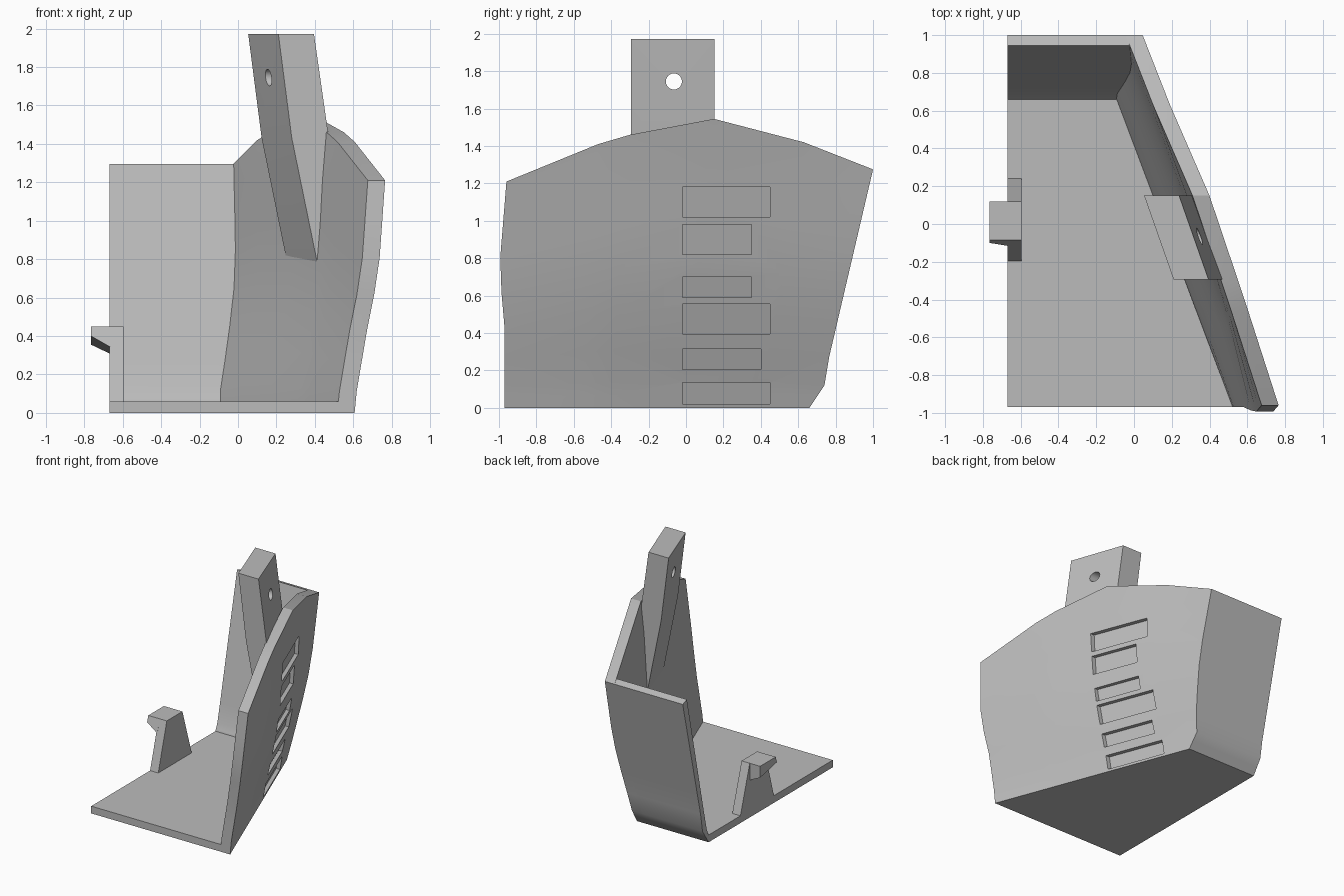
import bpy, bmesh, math

if "Cube" in bpy.data.objects:
    bpy.data.objects.remove(bpy.data.objects["Cube"])

grey = bpy.data.materials.new("plain_grey")
grey.diffuse_color = (0.5, 0.5, 0.5, 1)
grey.use_nodes = True
grey.node_tree.nodes["Principled BSDF"].inputs["Base Color"].default_value = grey.diffuse_color


def interp(table, t):
    """Piecewise linear lookup, clamped at both ends."""
    if t <= table[0][0]:
        return table[0][1]
    for (a, va), (b, vb) in zip(table, table[1:]):
        if t <= b:
            return va + (vb - va) * (t - a) / (b - a)
    return table[-1][1]


# Profiles by height: lean of the side wall, its front edge, and the back wall
LEAN = [(0, .223), (.13, .235), (.3, .263), (.715, .328), (1.21, .375),
        (1.3, .39), (1.42, .40), (1.54, .427)]
FRONT_Y = [(0, -.97), (.49, -.97), (.72, -1.0), (1.21, -.96)]
BACK_Y = [(0, .66), (.12, .74), (.27, .765), (1.275, 1.0)]
BACK_IN_Y = [(.06, .66), (.13, .69), (1.295, .945)]
TOP_Z = [(-.96, 1.21), (-.47, 1.41), (-.3, 1.46), (.15, 1.545), (.63, 1.42), (1.0, 1.275)]
ROWS = [0, .06, .12, .27, .45, .65, .85, 1.06, 1.275]
THICK = .09


def side_x(y, z):
    """Outer surface of the side wall."""
    f, b = interp(FRONT_Y, z), interp(BACK_Y, z)
    s = min(1, max(0, (y - f) / (b - f)))
    bulge = .035 * math.sin(math.pi / 2 * min(1, 2.2 * s)) * math.sin(math.pi * min(z, 1.45) / 1.45)
    return (interp(LEAN, z) - .355 * y) / .935 + bulge


def finish(bm, name):
    bmesh.ops.recalc_face_normals(bm, faces=bm.faces[:])
    mesh = bpy.data.meshes.new(name)
    bm.to_mesh(mesh)
    bm.free()
    mesh.materials.append(grey)
    ob = bpy.data.objects.new(name, mesh)
    bpy.context.collection.objects.link(ob)
    return ob


def sheet_solid(name, a, b):
    """Closed solid between two matching grids of points."""
    bm = bmesh.new()
    A, B = [[[bm.verts.new(p) for p in row] for row in g] for g in (a, b)]
    n, m = len(A), len(A[0])
    for g in (A, B):
        for i in range(n - 1):
            for j in range(m - 1):
                bm.faces.new((g[i][j], g[i + 1][j], g[i + 1][j + 1], g[i][j + 1]))
    rim = ([(i, 0) for i in range(n - 1)] + [(n - 1, j) for j in range(m - 1)]
           + [(i, m - 1) for i in range(n - 1, 0, -1)] + [(0, j) for j in range(m - 1, 0, -1)])
    for (i, j), (k, l) in zip(rim, rim[1:] + rim[:1]):
        bm.faces.new((A[i][j], A[k][l], B[k][l], B[i][j]))
    return finish(bm, name)


def prism(name, a, b):
    """Closed solid between two matching outlines."""
    bm = bmesh.new()
    A, B = [[bm.verts.new(p) for p in g] for g in (a, b)]
    bm.faces.new(A)
    bm.faces.new(B)
    for i in range(len(A)):
        k = (i + 1) % len(A)
        bm.faces.new((A[i], A[k], B[k], B[i]))
    return finish(bm, name)


def cut(target, cutter):
    cutter.hide_render = True
    mod = target.modifiers.new("cut", 'BOOLEAN')
    mod.operation, mod.solver, mod.object = 'DIFFERENCE', 'EXACT', cutter
    bpy.context.view_layer.objects.active = target
    bpy.ops.object.modifier_apply(modifier=mod.name)
    bpy.data.objects.remove(cutter)


def smooth(ob):
    bpy.ops.object.select_all(action='DESELECT')
    ob.select_set(True)
    bpy.context.view_layer.objects.active = ob
    bpy.ops.object.shade_smooth_by_angle(angle=math.radians(25))


# Curved side wall with a peaked top edge
outer, inner = [], []
for top_y, top_z in TOP_Z:
    s = (top_y + .96) / 1.96
    col = []
    for r in ROWS:
        z = r / ROWS[-1] * top_z
        f, b = interp(FRONT_Y, z), interp(BACK_Y, z)
        y = f + (b - f) * s
        col.append((side_x(y, z), y, z))
    outer.append(col)
    inner.append([(x - THICK, y, z) for x, y, z in col])
side_wall = sheet_solid("side_wall", outer, inner)

# Plain shallow slots across the side wall: bottom, top, far end
for z0, z1, y1 in [(1.02, 1.18, .45), (.82, .98, .35), (.59, .70, .35),
                   (.395, .555, .45), (.205, .315, .40), (.02, .135, .45)]:
    def layer(d):
        return [[(side_x(y, z) + d, y, z) for z in (z0, z1)] for y in (-.02, y1)]
    cut(side_wall, sheet_solid("slot_cutter", layer(-.035), layer(.08)))
smooth(side_wall)

# Leaning back wall, butting against the inside of the side wall
back_out, back_in = [], []
for k, z in enumerate(ROWS):
    zi = .06 if k == 0 else 1.295 if k == len(ROWS) - 1 else max(z, .075)
    for rows, y, h in ((back_out, interp(BACK_Y, z), z), (back_in, interp(BACK_IN_Y, zi), zi)):
        rows.append([(-.67, y, h), (side_x(y, h) - THICK, y, h)])
smooth(sheet_solid("back_wall", back_out, back_in))

# Flat base plate
base = [[(-.67, -.97, z), (side_x(-.97, z) - THICK, -.97, z),
         (side_x(.66, z) - THICK, .66, z), (-.67, .66, z)] for z in (0, .06)]
prism("base_plate", *base)

# Wedge shaped tab rising from the side wall, with a round hole
TAB = [(.21, 1.973), (.395, 1.973), (.467, 1.47), (.485, 1.25), (.44, .77), (.415, .77), (.28, 1.43)]
tab = prism("upright_tab", [(x, -.295, z) for x, z in TAB], [(x - .157, .152, z) for x, z in TAB])
ring = [(-.065 + .043 * math.cos(a), 1.745 + .043 * math.sin(a))
        for a in (2 * math.pi * i / 32 for i in range(32))]
cut(tab, prism("hole_cutter", [(-.3, y, z) for y, z in ring], [(.9, y, z) for y, z in ring]))
smooth(tab)

# Small clip on the open edge: tapered leg and overhanging head
LEG = [(-.2, .05), (.245, .05), (.12, .45), (-.085, .45)]
prism("clip_leg", [(-.67, y, z) for y, z in LEG], [(-.595, y, z) for y, z in LEG])
prism("clip_head",
      [(-.765, -.085, .45), (-.765, .12, .45), (-.765, .12, .355), (-.765, -.1, .40)],
      [(-.66, -.085, .45), (-.66, .12, .45), (-.66, .12, .305), (-.66, -.117, .34)])
